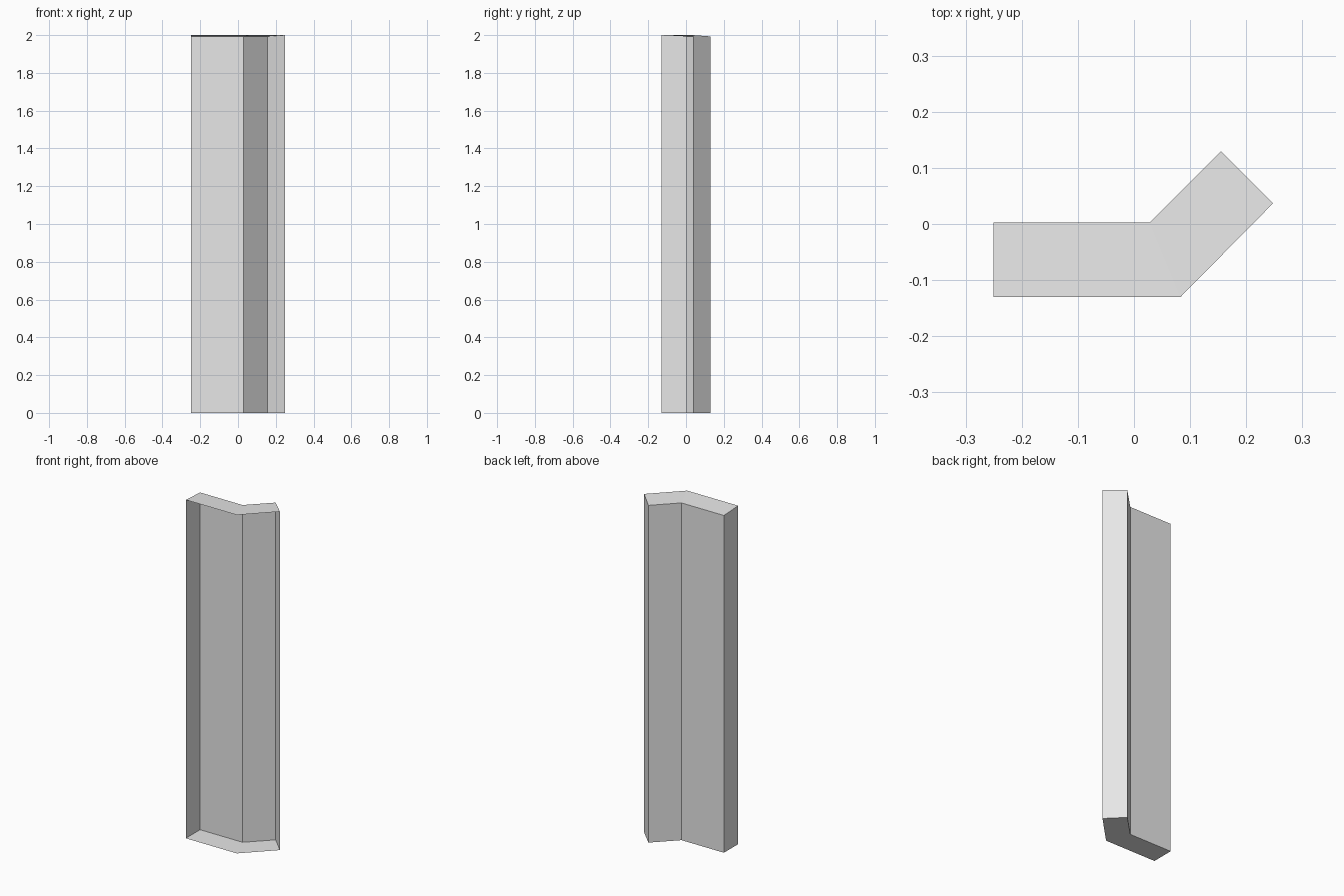
import bpy
import bmesh

cube = bpy.data.objects.get("Cube")
if cube:
    bpy.data.objects.remove(cube, do_unlink=True)

HEIGHT = 2.0
DROP = 0.007  # the top cap dips slightly toward the back

# Plan outline of the angled panel: open front run and closed back run
front_run = [(-0.25, -0.13), (0.083, -0.13), (0.248, 0.037)]
back_run = [(-0.25, 0.003), (0.028, 0.003), (0.155, 0.13)]

# Plain grey material
grey = bpy.data.materials.new("light grey")
grey.use_nodes = True
colour = (0.8, 0.8, 0.8, 1)
grey.diffuse_color = colour
grey.node_tree.nodes["Principled BSDF"].inputs["Base Color"].default_value = colour

bm = bmesh.new()


def ring(run, z):
    return [bm.verts.new((x, y, z)) for x, y in run]


front_low, front_high = ring(front_run, 0), ring(front_run, HEIGHT)
back_low, back_high = ring(back_run, 0), ring(back_run, HEIGHT - DROP)

# Back walls and the two halves of each cap; the front stays open
for i in range(2):
    j = i + 1
    bm.faces.new((back_low[j], back_low[i], back_high[i], back_high[j]))
    bm.faces.new((front_high[i], front_high[j], back_high[j], back_high[i]))
    bm.faces.new((front_low[j], front_low[i], back_low[i], back_low[j]))

# End walls
bm.faces.new((back_low[0], front_low[0], front_high[0], back_high[0]))
bm.faces.new((front_low[2], back_low[2], back_high[2], front_high[2]))

mesh = bpy.data.meshes.new("angled_panel")
bm.to_mesh(mesh)
bm.free()
mesh.materials.append(grey)
panel = bpy.data.objects.new("angled_panel", mesh)
bpy.context.collection.objects.link(panel)
